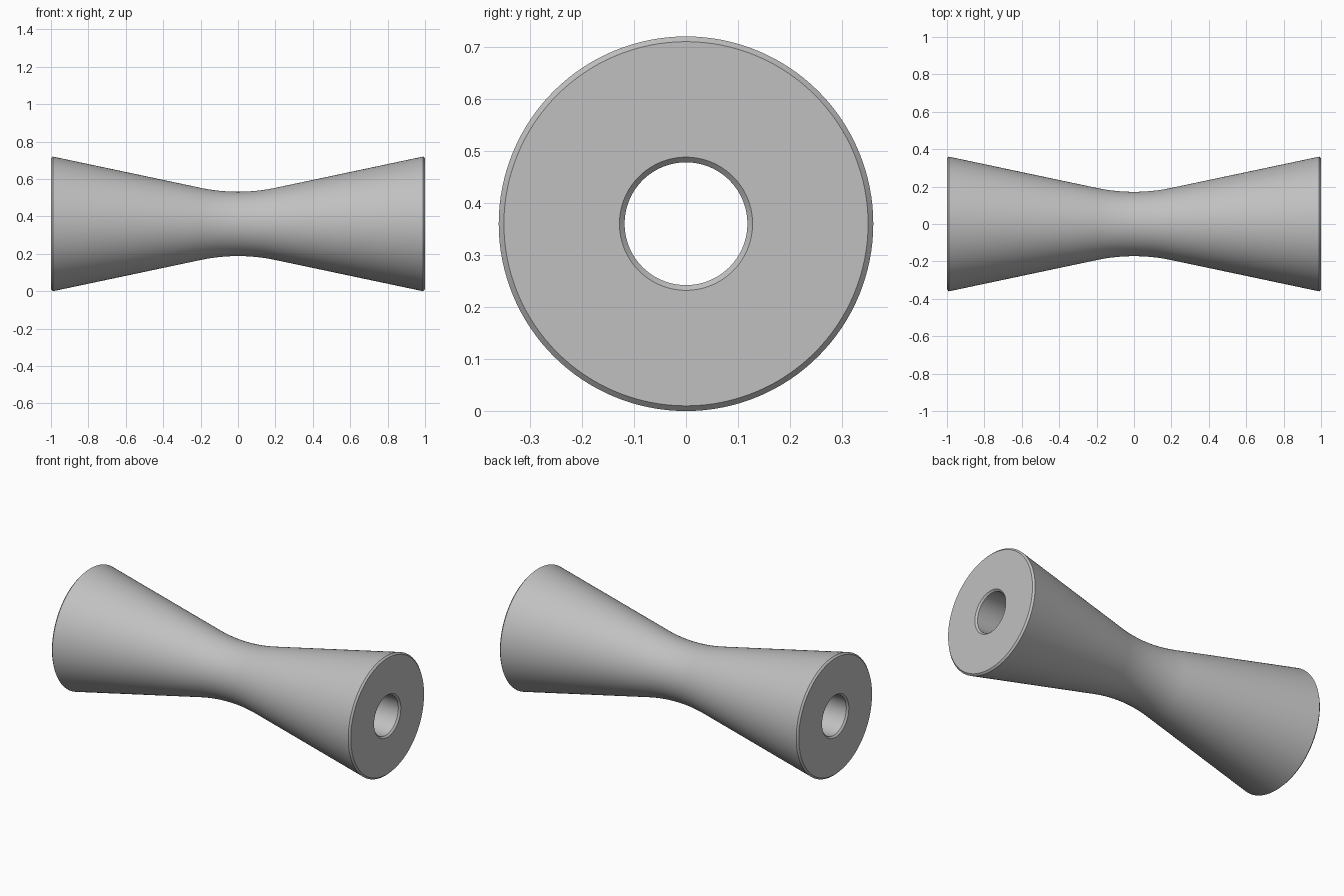
import bpy, bmesh, math

cube = bpy.data.objects.get("Cube")
if cube:
    bpy.data.objects.remove(cube)

SEGMENTS = 128
END_R, BORE_R, WAIST_R = 0.36, 0.118, 0.172
CHAMFER = 0.01
ARC_X, ARC_STEPS = 0.2, 10

# Waist arc that runs tangent into the flared cones
slope_angle = math.atan(0.2115)
arc_r = ARC_X / math.sin(slope_angle)
half = []
for i in range(1, ARC_STEPS + 1):
    a = slope_angle * i / ARC_STEPS
    half.append((arc_r * math.sin(a), WAIST_R + arc_r * (1 - math.cos(a))))

# Flared end, chamfered rim, flat end face, chamfered bore
half += [(1 - CHAMFER, END_R), (1, END_R - CHAMFER),
         (1, BORE_R + CHAMFER), (1 - CHAMFER, BORE_R)]
profile = [(0, WAIST_R)] + half + [(-x, r) for x, r in reversed(half)]

# Sweep the closed profile around the x axis
bm = bmesh.new()
rings = []
for s in range(SEGMENTS):
    t = 2 * math.pi * s / SEGMENTS
    rings.append([bm.verts.new((x, r * math.cos(t), END_R + r * math.sin(t)))
                  for x, r in profile])
n = len(profile)
for s in range(SEGMENTS):
    a, b = rings[s], rings[(s + 1) % SEGMENTS]
    for i in range(n):
        j = (i + 1) % n
        bm.faces.new((a[i], a[j], b[j], b[i]))
bmesh.ops.recalc_face_normals(bm, faces=bm.faces)

mesh = bpy.data.meshes.new("flared_spool")
bm.to_mesh(mesh)
bm.free()
spool = bpy.data.objects.new("flared_spool", mesh)
bpy.context.collection.objects.link(spool)

# Plain grey finish
grey = bpy.data.materials.new("grey")
grey.use_nodes = True
colour = (0.53, 0.53, 0.53, 1)
grey.diffuse_color = colour
grey.node_tree.nodes["Principled BSDF"].inputs["Base Color"].default_value = colour
mesh.materials.append(grey)

# Smooth round surfaces, sharp chamfers
bpy.ops.object.select_all(action="DESELECT")
spool.select_set(True)
bpy.context.view_layer.objects.active = spool
bpy.ops.object.shade_smooth_by_angle(angle=math.radians(30))
